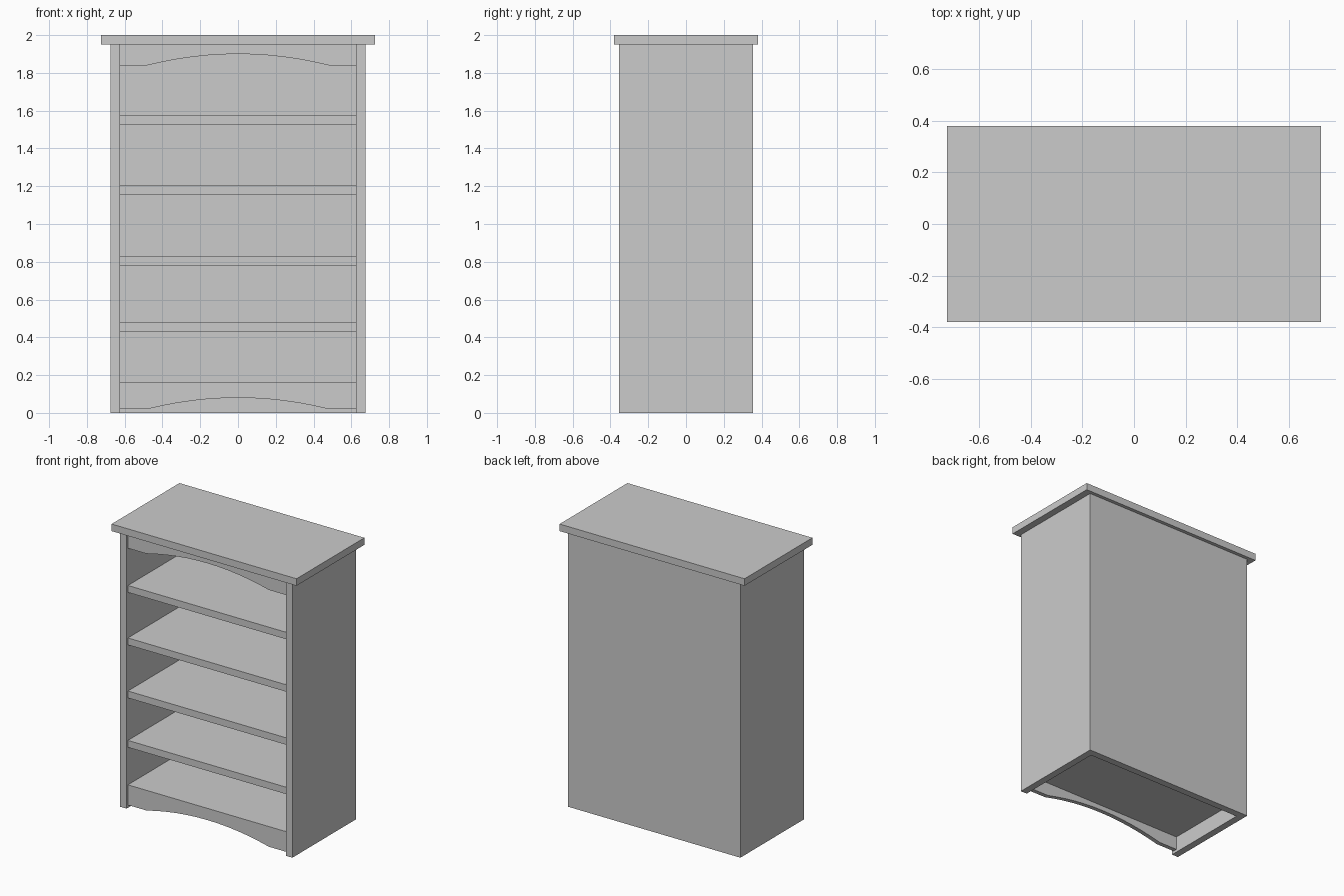
import bpy, bmesh

if "Cube" in bpy.data.objects:
    bpy.data.objects.remove(bpy.data.objects["Cube"])

FRONT, BACK = -0.355, 0.355     # case depth
INNER = 0.625                   # half width between the sides
BOARD = 0.05                    # board thickness
FACE = -0.34                    # front of shelves and rails
RAIL_BACK = -0.31


def finish(name, bm):
    bmesh.ops.recalc_face_normals(bm, faces=bm.faces)
    mesh = bpy.data.meshes.new(name)
    bm.to_mesh(mesh)
    bm.free()
    obj = bpy.data.objects.new(name, mesh)
    bpy.context.collection.objects.link(obj)
    return obj


def box(name, x0, x1, y0, y1, z0, z1):
    bm = bmesh.new()
    bmesh.ops.create_cube(bm, size=1)
    for v in bm.verts:
        v.co = ((x0 + x1) / 2 + v.co.x * (x1 - x0),
                (y0 + y1) / 2 + v.co.y * (y1 - y0),
                (z0 + z1) / 2 + v.co.z * (z1 - z0))
    return finish(name, bm)


def arched_rail(name, z_low, z_top, rise=0.06, half=0.48, steps=12):
    """Board with a shallow arch cut in its lower edge."""
    profile = [(INNER, z_top), (-INNER, z_top), (-INNER, z_low)]
    for i in range(steps + 1):
        t = -1 + 2 * i / steps
        profile.append((half * t, z_low + rise * (1 - t * t)))
    profile.append((INNER, z_low))
    bm = bmesh.new()
    face = bm.faces.new([bm.verts.new((x, FACE, z)) for x, z in profile])
    ext = bmesh.ops.extrude_face_region(bm, geom=[face], use_keep_orig=True)
    moved = [g for g in ext["geom"] if isinstance(g, bmesh.types.BMVert)]
    bmesh.ops.translate(bm, verts=moved, vec=(0, RAIL_BACK - FACE, 0))
    return finish(name, bm)


# Overhanging top board
box("top_board", -0.725, 0.725, -0.38, 0.38, 1.95, 2.0)

# Side panels
for side, s in (("left", -1), ("right", 1)):
    xs = sorted((s * INNER, s * (INNER + BOARD)))
    box(side + "_side", *xs, FRONT, BACK, 0, 1.95)

# Back panel
box("back_panel", -INNER, INNER, BACK - BOARD, BACK, 0, 1.95)

# Shelves, lowest first
for i, z in enumerate((0.163, 0.478, 0.828, 1.204, 1.576)):
    box(f"shelf_{i + 1}", -INNER, INNER, FACE, BACK - BOARD, z - 0.049, z)

# Arched rails under the top and under the lowest shelf
arched_rail("upper_arched_rail", 1.84, 1.95)
arched_rail("base_arched_rail", 0.02, 0.114)
